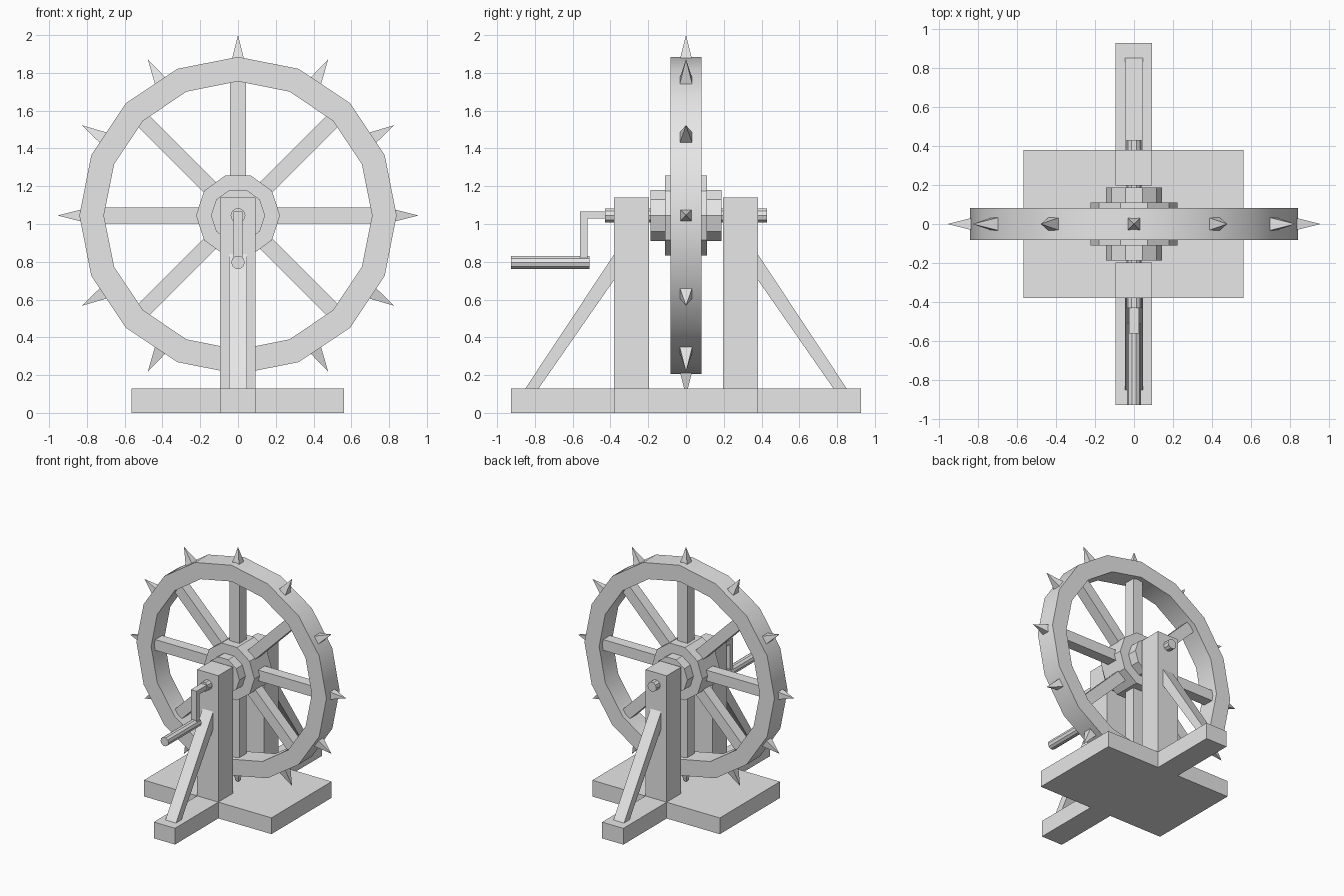
import bpy, bmesh
from math import pi, cos, sin, radians
from mathutils import Matrix, Vector

if "Cube" in bpy.data.objects:
    bpy.data.objects.remove(bpy.data.objects["Cube"], do_unlink=True)

GREY = (0.8, 0.8, 0.8, 1)
mat = bpy.data.materials.new("plain grey")
mat.use_nodes = True
mat.diffuse_color = GREY
mat.node_tree.nodes["Principled BSDF"].inputs["Base Color"].default_value = GREY

HUB_Z = 1.045
CENTRE = Matrix.Translation((0, 0, HUB_Z))


def finish(name, bm):
    bmesh.ops.recalc_face_normals(bm, faces=bm.faces)
    me = bpy.data.meshes.new(name)
    bm.to_mesh(me)
    bm.free()
    me.materials.append(mat)
    ob = bpy.data.objects.new(name, me)
    bpy.context.collection.objects.link(ob)
    return ob


def box(name, lo, hi, turn=Matrix()):
    lo, hi = Vector(lo), Vector(hi)
    bm = bmesh.new()
    bmesh.ops.create_cube(bm, size=1, matrix=turn @ Matrix.Translation((lo + hi) / 2)
                          @ Matrix.Diagonal((*(hi - lo), 1)))
    return finish(name, bm)


def extrude(name, points, depth):
    bm = bmesh.new()
    face = bm.faces.new([bm.verts.new(p) for p in points])
    out = bmesh.ops.extrude_face_region(bm, geom=[face])
    bmesh.ops.translate(bm, vec=depth,
                        verts=[v for v in out["geom"] if isinstance(v, bmesh.types.BMVert)])
    return finish(name, bm)


def drum(name, radius, y0, y1, z=HUB_Z, sides=10):
    # Prism lying along y with corners on the x axis
    angles = [2 * pi * i / sides for i in range(sides)]
    return extrude(name, [(radius * cos(a), y0, z + radius * sin(a)) for a in angles],
                   (0, y1 - y0, 0))


# Base
box("base_plate", (-0.565, -0.38, 0), (0.562, 0.38, 0.13))
for side, label in ((-1, "front"), (1, "back")):
    y = sorted((side * 0.38, side * 0.927))
    box(label + "_foot", (-0.095, y[0], 0), (0.092, y[1], 0.13))

    # Upright post and its diagonal brace
    y = sorted((side * 0.197, side * 0.38))
    box(label + "_post", (-0.095, y[0], 0.13), (0.092, y[1], 1.14))
    profile = [(0.38, 0.84), (0.38, 0.705), (0.78, 0.13), (0.85, 0.13)]
    extrude(label + "_brace", [(-0.047, side * py, pz) for py, pz in profile], (0.094, 0, 0))

# Wheel rim: a rectangle spun around the axle
bm = bmesh.new()
loop = [bm.verts.new((0, y, r)) for y, r in
        ((-0.083, 0.71), (0.083, 0.71), (0.083, 0.84), (-0.083, 0.84))]
edges = [bm.edges.new((loop[i], loop[(i + 1) % 4])) for i in range(4)]
bmesh.ops.spin(bm, geom=loop + edges, cent=(0, 0, 0), axis=(0, 1, 0),
               angle=2 * pi, steps=16)
bmesh.ops.remove_doubles(bm, verts=bm.verts, dist=0.001)
bm.transform(CENTRE)
rim = finish("wheel_rim", bm)
bpy.ops.object.select_all(action="DESELECT")
rim.select_set(True)
bpy.context.view_layer.objects.active = rim
bpy.ops.object.shade_smooth_by_angle(angle=radians(30))

# Spokes
for i in range(8):
    turn = CENTRE @ Matrix.Rotation(i * pi / 4, 4, "Y")
    box(f"spoke_{i + 1}", (-0.043, -0.043, 0.1), (0.043, 0.043, 0.74), turn)

# Spikes: square pyramids rooted in the rim
bm = bmesh.new()
for i in range(12):
    place = (CENTRE @ Matrix.Rotation(i * pi / 6, 4, "Y")
             @ Matrix.Translation((0, 0, 0.8825)) @ Matrix.Rotation(pi / 4, 4, "Z"))
    bmesh.ops.create_cone(bm, cap_ends=True, segments=4, radius1=0.051, radius2=0,
                          depth=0.145, matrix=place)
bmesh.ops.remove_doubles(bm, verts=bm.verts, dist=0.0005)
finish("rim_spikes", bm)

# Hub and axle
drum("hub", 0.222, -0.11, 0.11)
drum("hub_collar", 0.143, -0.187, 0.187)
drum("axle", 0.039, -0.43, 0.43)

# Crank
box("crank_arm", (-0.025, -0.56, 0.8), (0.025, -0.522, 1.066))
box("crank_link", (-0.025, -0.522, 1.028), (0.025, -0.42, 1.066))
drum("crank_handle", 0.036, -0.927, -0.51, z=0.797)
